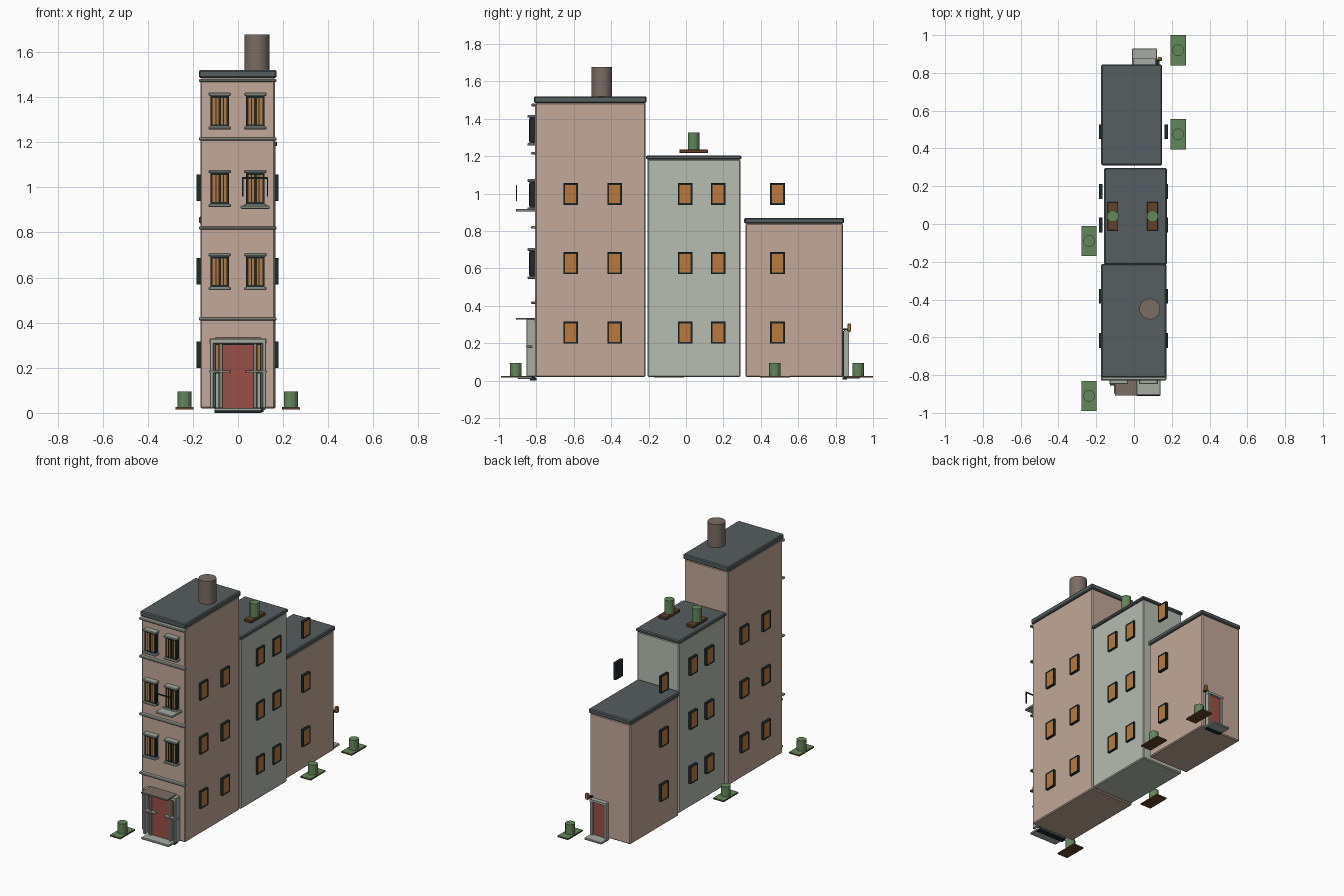
import bpy, bmesh
from mathutils import Matrix, Vector

if "Cube" in bpy.data.objects:
    bpy.data.objects.remove(bpy.data.objects["Cube"], do_unlink=True)


def srgb(r, g, b):
    return tuple((c / 255 / 12.92 if c < 11 else ((c / 255 + 0.055) / 1.055) ** 2.4) for c in (r, g, b)) + (1,)


COLOURS = {
    "pink_plaster": srgb(194, 168, 153), "sage_plaster": srgb(182, 189, 176),
    "slate_roof": srgb(86, 94, 96), "chimney_clay": srgb(122, 109, 99),
    "pale_stone": srgb(166, 174, 163), "dark_frame": srgb(28, 42, 42),
    "amber_glass": srgb(188, 121, 60), "red_door": srgb(155, 80, 71),
    "plant_green": srgb(100, 135, 91), "brown_wood": srgb(98, 66, 43),
}
NAMES = list(COLOURS)
MATS = []
for name, col in COLOURS.items():
    m = bpy.data.materials.new(name)
    m.use_nodes = True
    m.diffuse_color = col
    m.node_tree.nodes["Principled BSDF"].inputs["Base Color"].default_value = col
    MATS.append(m)


class Part:
    """Collects coloured solids into one named object."""

    def __init__(self, name):
        self.name, self.bm = name, bmesh.new()

    def box(self, x, y, z, colour, bevel=0):
        lo, hi = Vector((x[0], y[0], z[0])), Vector((x[1], y[1], z[1]))
        mat = Matrix.Translation((lo + hi) / 2) @ Matrix.Diagonal((*(hi - lo), 1))
        verts = bmesh.ops.create_cube(self.bm, size=1, matrix=mat)["verts"]
        faces = {f for v in verts for f in v.link_faces}
        for f in faces:
            f.material_index = NAMES.index(colour)
        if bevel:
            edges = list({e for f in faces for e in f.edges})
            bmesh.ops.bevel(self.bm, geom=edges, offset=bevel, segments=1,
                            affect='EDGES', material=-1)
        return faces

    def pane(self, x, y, z, out, border, glass):
        """Dark slab with a recessed coloured panel on the face turned to out."""
        faces = self.box(x, y, z, "dark_frame")
        for f in faces:
            f.normal_update()
        face = max(faces, key=lambda f: f.normal.dot(Vector(out)))
        bmesh.ops.inset_region(self.bm, faces=[face], thickness=border)
        bmesh.ops.translate(self.bm, verts=face.verts, vec=Vector(out) * -0.003)
        face.material_index = NAMES.index(glass)

    def cylinder(self, x, y, z, radius, sides, colour):
        mat = Matrix.Translation((x, y, (z[0] + z[1]) / 2))
        verts = bmesh.ops.create_cone(self.bm, cap_ends=True, segments=sides, radius1=radius,
                                      radius2=radius, depth=z[1] - z[0], matrix=mat)["verts"]
        for f in {f for v in verts for f in v.link_faces}:
            f.material_index = NAMES.index(colour)

    def finish(self, smooth=False):
        bmesh.ops.recalc_face_normals(self.bm, faces=self.bm.faces)
        mesh = bpy.data.meshes.new(self.name)
        self.bm.to_mesh(mesh)
        self.bm.free()
        for m in MATS:
            mesh.materials.append(m)
        ob = bpy.data.objects.new(self.name, mesh)
        bpy.context.scene.collection.objects.link(ob)
        if smooth:
            bpy.ops.object.select_all(action='DESELECT')
            bpy.context.view_layer.objects.active = ob
            ob.select_set(True)
            bpy.ops.object.shade_smooth_by_angle()


def span(c, w):
    return (c - w / 2, c + w / 2)


# Three stepped building blocks with overhanging slab roofs
for name, x, y, top, thick, wall in (
        ("front_block", (-0.167, 0.164), (-0.806, -0.216), 1.485, 0.035, "pink_plaster"),
        ("middle_block", (-0.151, 0.167), (-0.207, 0.292), 1.182, 0.022, "sage_plaster"),
        ("rear_block", (-0.167, 0.141), (0.318, 0.84), 0.84, 0.03, "pink_plaster")):
    p = Part(name)
    p.box(x, y, (0.02, top), wall, 0.006)
    p.finish()
    p = Part(name + "_roof")
    p.box((x[0] - 0.007, x[1] + 0.007), (y[0] - 0.007, y[1] + 0.005), (top, top + thick), "slate_roof", 0.006)
    p.finish()

# Chimney
p = Part("chimney")
p.cylinder(0.084, -0.45, (1.515, 1.677), 0.055, 32, "chimney_clay")
p.finish(True)

# Side windows on three storeys, both flanks
FLOORS = (0.257, 0.628, 0.998)
for side, label in ((-1, "right"), (1, "left")):
    p = Part(label + "_side_windows")
    for y in (-0.617, -0.382, -0.005, 0.172, 0.489):
        for z in FLOORS:
            p.pane(span(-0.002 + side * 0.173, 0.019), span(y, 0.078), span(z, 0.117),
                   (side, 0, 0), 0.013, "amber_glass")
    p.finish()

# Front string courses
p = Part("front_string_courses")
for z in (0.417, 0.82, 1.215, 1.474):
    p.box((-0.174, 0.171), (-0.828, -0.8), span(z, 0.014), "pale_stone", 0.004)
p.finish()

# Front windows with mullions, lintels and sills
p = Part("front_windows")
for x in (-0.081, 0.077):
    for z in (0.626, 0.995, 1.338):
        p.pane(span(x, 0.082), (-0.838, -0.804), span(z, 0.138), (0, -1, 0), 0.014, "amber_glass")
        p.box(span(x, 0.013), (-0.839, -0.83), span(z, 0.12), "dark_frame")
        for s in (-1, 1):
            p.box(span(x + s * 0.017, 0.004), (-0.838, -0.83), span(z, 0.12), "dark_frame")
            p.box(span(x, 0.1), (-0.848, -0.804), span(z + s * 0.075, 0.014), "pale_stone", 0.004)
p.finish()

# Small balcony with a thin railing
p = Part("balcony")
p.box((0.012, 0.14), (-0.91, -0.805), (0.905, 0.919), "pale_stone", 0.003)
p.box((0.018, 0.134), span(-0.906, 0.005), (1.037, 1.045), "dark_frame")
for x in (0.021, 0.131):
    p.box(span(x, 0.005), span(-0.906, 0.005), (0.96, 1.04), "dark_frame")
p.finish()

# Front entrance: recessed door, sidelights, stone surround, canopy and step
p = Part("front_entrance")
p.box((-0.105, 0.105), (-0.826, -0.804), (0.005, 0.32), "dark_frame")
p.box((-0.068, 0.068), (-0.832, -0.82), (0.02, 0.3), "red_door")
for s in (-1, 1):
    p.box(span(s * 0.092, 0.013), (-0.83, -0.82), (0.19, 0.3), "amber_glass")
    p.box(span(s * 0.092, 0.013), (-0.83, -0.82), (0.025, 0.175), "pale_stone")
    p.box(span(s * 0.076, 0.015), (-0.848, -0.82), (0.02, 0.31), "pale_stone", 0.003)
    p.box(span(s * 0.116, 0.018), (-0.853, -0.804), (0.02, 0.322), "pale_stone", 0.004)
    p.box(span(s * 0.08, 0.095), (-0.855, -0.82), (0.178, 0.188), "pale_stone", 0.002)
p.box((-0.126, 0.126), (-0.853, -0.804), (0.305, 0.33), "pale_stone", 0.004)
p.box((-0.1, 0.1), (-0.908, -0.804), (0.326, 0.336), "chimney_clay")
p.box((-0.105, 0.105), (-0.835, -0.8), (0, 0.014), "dark_frame")
p.box((-0.105, 0.105), (-0.9, -0.804), (0.008, 0.022), "pale_stone", 0.003)
p.finish()

# Rear door with step and lamp
p = Part("rear_entrance")
p.pane((0.0, 0.112), (0.836, 0.862), (0.005, 0.265), (0, 1, 0), 0.014, "red_door")
for x in (0.004, 0.108):
    p.box(span(x, 0.014), (0.845, 0.872), (0.02, 0.265), "pale_stone")
p.box((-0.005, 0.117), (0.845, 0.875), (0.255, 0.27), "pale_stone")
p.box((-0.01, 0.121), (0.838, 0.93), (0.012, 0.026), "pale_stone", 0.003)
p.box((0.115, 0.135), (0.838, 0.872), (0.272, 0.28), "dark_frame")
p.box((0.125, 0.148), (0.863, 0.883), (0.262, 0.305), "amber_glass", 0.004)
p.finish()

# Ground planters: wooden tray, turf top and clipped shrub
for i, (x, y) in enumerate(((-0.238, -0.91), (-0.238, -0.09), (0.234, 0.475), (0.234, 0.92))):
    p = Part(f"ground_planter_{i + 1}")
    p.box(span(x, 0.08), span(y, 0.16), (0.016, 0.023), "brown_wood")
    p.box(span(x, 0.078), span(y, 0.158), (0.023, 0.026), "plant_green")
    p.cylinder(x, y, (0.025, 0.094), 0.031, 12, "plant_green")
    p.finish()

# Roof planters on the middle block
for label, x in (("right", -0.112), ("left", 0.098)):
    p = Part(label + "_roof_planter")
    p.box(span(x, 0.056), span(0.041, 0.152), (1.217, 1.235), "brown_wood", 0.002)
    p.cylinder(x, 0.041, (1.235, 1.328), 0.031, 12, "plant_green")
    p.finish()
